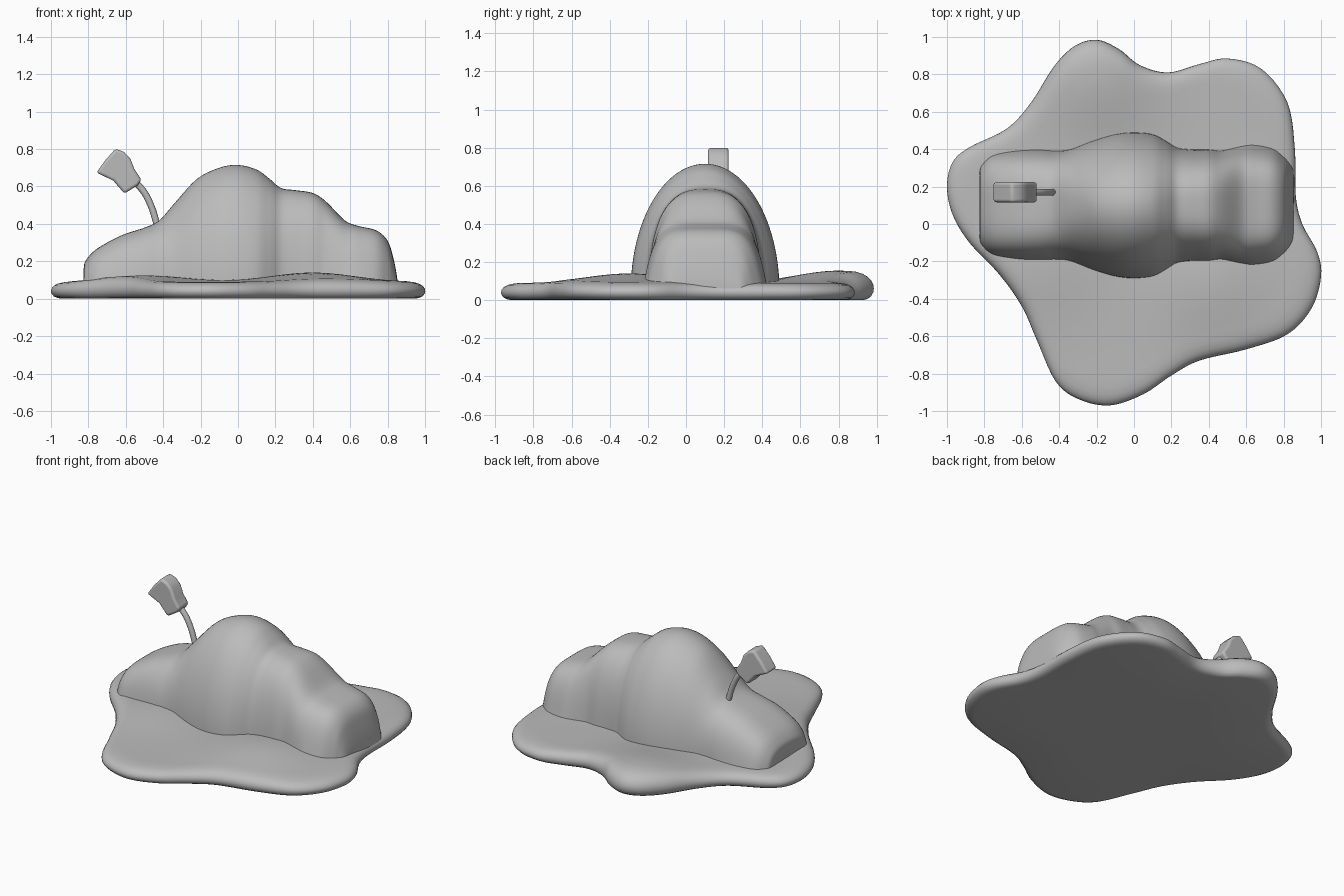
import bpy, bmesh, math
from mathutils import Vector

cube = bpy.data.objects.get("Cube")
if cube:
    bpy.data.objects.remove(cube, do_unlink=True)

grey = bpy.data.materials.new("plain grey")
COLOUR = (0.5, 0.5, 0.5, 1)
grey.use_nodes = True
grey.diffuse_color = COLOUR
grey.node_tree.nodes["Principled BSDF"].inputs["Base Color"].default_value = COLOUR


def spline(points, steps, closed=False):
    """Smooth path through points of any dimension."""
    pts = [Vector(p) for p in points]
    count = len(pts)
    pick = (lambda i: pts[i % count]) if closed else (lambda i: pts[max(0, min(count - 1, i))])
    path = []
    for i in range(count if closed else count - 1):
        a, b, c, d = (pick(i + k) for k in (-1, 0, 1, 2))
        for s in range(steps):
            t = s / steps
            path.append(b + (c - a) * t / 2 + (a * 2 - b * 5 + c * 4 - d) * t * t / 2
                        + (b * 3 - a - c * 3 + d) * t ** 3 / 2)
    return path if closed else path + [pts[-1]]


def finish(name, bm, angle=60):
    bmesh.ops.recalc_face_normals(bm, faces=bm.faces)
    mesh = bpy.data.meshes.new(name)
    bm.to_mesh(mesh)
    bm.free()
    mesh.materials.append(grey)
    obj = bpy.data.objects.new(name, mesh)
    bpy.context.collection.objects.link(obj)
    bpy.ops.object.select_all(action="DESELECT")
    obj.select_set(True)
    bpy.context.view_layer.objects.active = obj
    bpy.ops.object.shade_smooth_by_angle(angle=math.radians(angle))
    return obj


def loft(name, rings, angle=60):
    """Skin closed rings of equal length and cap both ends."""
    bm = bmesh.new()
    loops = [[bm.verts.new(p) for p in ring] for ring in rings]
    for a, b in zip(loops, loops[1:]):
        for i in range(len(a)):
            j = (i + 1) % len(a)
            bm.faces.new((a[i], a[j], b[j], b[i]))
    bm.faces.new(loops[0])
    bm.faces.new(loops[-1])
    return finish(name, bm, angle)


# Puddle-shaped ground slab with a rounded rim and gentle swells
outline = spline([
    (-.2, .985), (-.08, .935), (.03, .85), (.18, .81), (.35, .855), (.5, .885), (.68, .83),
    (.82, .65), (.86, .4), (.865, .15), (.9, 0), (.98, -.15), (1, -.28), (.95, -.45),
    (.82, -.59), (.6, -.67), (.35, -.73), (.2, -.81), (.05, -.91), (-.13, -.97), (-.3, -.935),
    (-.42, -.84), (-.52, -.62), (-.6, -.44), (-.72, -.27), (-.88, -.1), (-.97, .05), (-1, .2),
    (-.97, .33), (-.88, .41), (-.68, .51), (-.55, .65), (-.43, .84), (-.32, .95)], 5, True)


def slab_height(x, y):
    swells = [(.4, -.3, .05), (-.5, -.2, .035), (-.2, .8, .065)]
    return .09 + sum(h * math.exp(-((x - a) ** 2 + (y - b) ** 2) / .1) for a, b, h in swells)


rim = [(.03, 0), (.5, 0), (.94, 0), (.965, .04), (.985, .14), (.997, .3), (1, .45), (.997, .6),
       (.985, .76), (.965, .88), (.94, .95), (.9, 1)] + [(k / 20, 1) for k in range(17, 0, -1)]
loft("ground_slab", [[(p.x * r, p.y * r, f * slab_height(p.x * r, p.y * r)) for p in outline]
                     for r, f in rim])

# Lumpy mound: arched sections of (x, top, half width, squareness)
BASE = .05
stations = spline([
    (-.825, BASE, .16, 3), (-.825, .16, .19, 3), (-.81, .21, .225, 3.2), (-.75, .27, .275, 3.6),
    (-.62, .34, .298, 3.6), (-.5, .38, .3, 3.2), (-.42, .42, .294, 2.7), (-.34, .51, .3, 2.3),
    (-.22, .64, .345, 2), (-.1, .7, .38, 2), (0, .715, .39, 2), (.1, .69, .38, 2),
    (.17, .64, .345, 2.2), (.23, .592, .31, 2.5), (.31, .58, .3, 2.8), (.4, .565, .3, 3),
    (.47, .52, .295, 3.2), (.57, .42, .32, 3.8), (.64, .39, .33, 4.2), (.74, .365, .31, 4.2),
    (.8, .31, .265, 4), (.83, .22, .23, 3.6), (.85, .12, .2, 3.2), (.855, BASE, .18, 3)], 5)


def arch(x, top, half, power, steps=48):
    ring = []
    for i in range(steps + 1):
        c, s = math.cos(math.pi * i / steps), math.sin(math.pi * i / steps)
        rise = max(s, 0) ** (2 / power)
        taper = 1 - .1 * (power - 2) * rise
        y = math.copysign(abs(c) ** (2 / power), c) * half * taper
        ring.append((x, .1 + y, BASE + (top - BASE) * rise))
    return ring


loft("lumpy_mound", [arch(*s) for s in stations])

# Curved stem leaning out of the mound
CENTRE = .17
path = spline([(-.425, .36), (-.44, .42), (-.463, .492), (-.5, .567), (-.55, .625)], 5)
rings = []
for i, p in enumerate(path):
    along = (path[min(i + 1, len(path) - 1)] - path[max(i - 1, 0)]).normalized()
    ring = []
    for k in range(16):
        a = math.tau * k / 16
        side = .018 * math.cos(a)
        ring.append((p.x + along.y * side, CENTRE + .018 * math.sin(a), p.y - along.x * side))
    rings.append(ring)
loft("stem", rings)

# Flared block on the end of the stem
profile = [(-.757, .674), (-.71, .74), (-.655, .802), (-.61, .785), (-.575, .749), (-.555, .695),
           (-.516, .636), (-.535, .607), (-.607, .562), (-.64, .6), (-.666, .631), (-.71, .652)]
head = loft("stem_head", [[(x, y, z) for x, z in profile]
                          for y in (CENTRE - .054, CENTRE + .054)])
bevel = head.modifiers.new("soft edges", "BEVEL")
bevel.width = .015
bevel.segments = 4
bevel.limit_method = "ANGLE"
